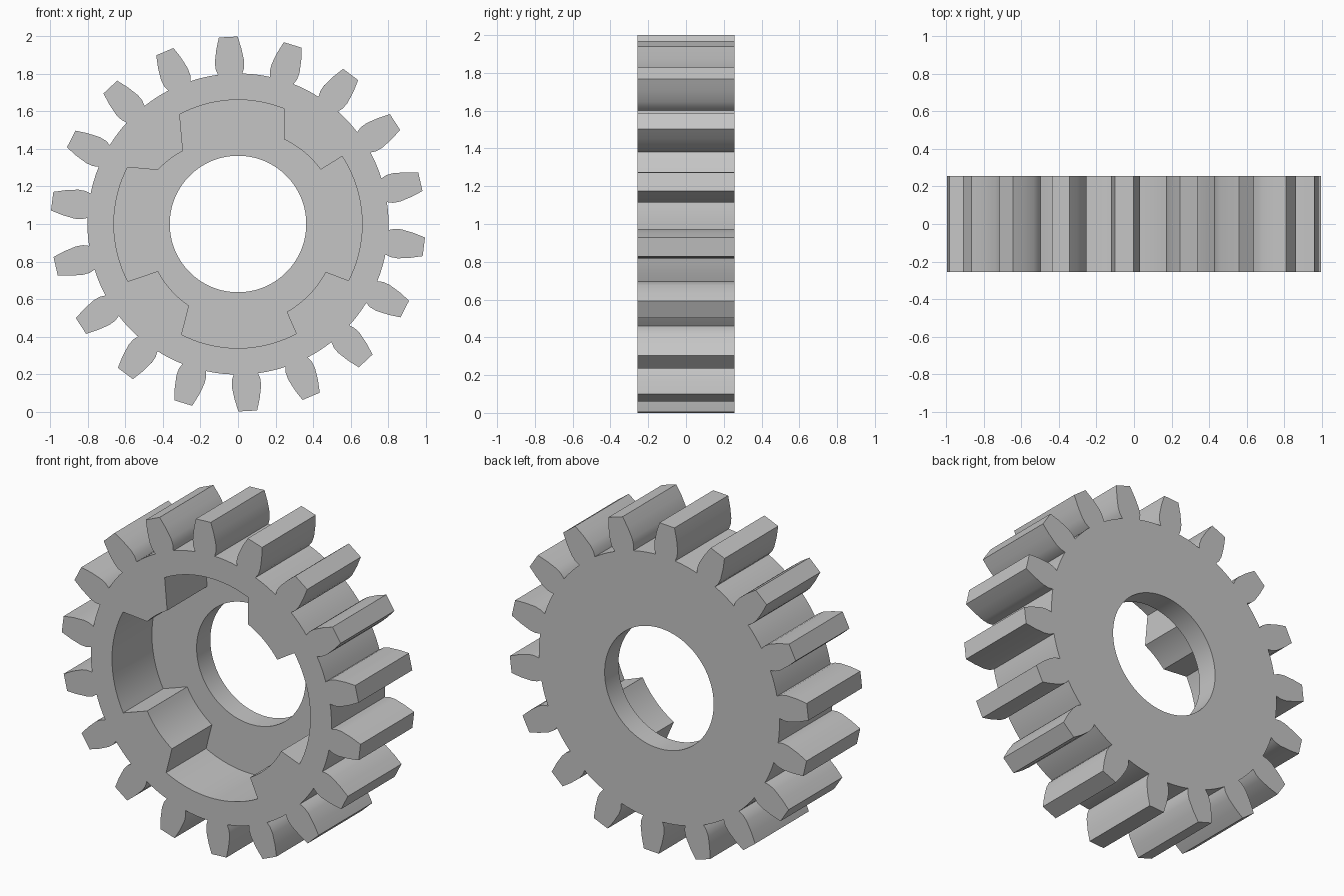
import bpy
import bmesh
from math import cos, sin, radians, ceil

cube = bpy.data.objects.get("Cube")
if cube:
    bpy.data.objects.remove(cube, do_unlink=True)

HALF = 0.256          # half thickness of the gear
FLOOR = 0.125         # front surface of the web behind the recess
TEETH = 18
ROOT = 0.803
BORE = 0.364
POCKET = 0.662

steel = bpy.data.materials.new("plain_grey")
steel.use_nodes = True
grey = (0.56, 0.56, 0.56, 1)
steel.diffuse_color = grey
steel.node_tree.nodes["Principled BSDF"].inputs["Base Color"].default_value = grey


def arc(r0, a0, r1, a1, step=3):
    """Points from one polar position to another, angles in degrees."""
    n = max(1, ceil(abs(a1 - a0) / step))
    pts = []
    for i in range(n + 1):
        t = i / n
        r, a = r0 + (r1 - r0) * t, radians(a0 + (a1 - a0) * t)
        pts.append((r * cos(a), r * sin(a)))
    return pts


def prism(name, outline, y0, y1):
    """Extrude a closed x-z outline along y."""
    bm = bmesh.new()
    face = bm.faces.new([bm.verts.new((x, y0, z + 1)) for x, z in outline])
    ext = bmesh.ops.extrude_face_region(bm, geom=[face])
    moved = [g for g in ext["geom"] if isinstance(g, bmesh.types.BMVert)]
    bmesh.ops.translate(bm, verts=moved, vec=(0, y1 - y0, 0))
    bmesh.ops.recalc_face_normals(bm, faces=bm.faces)
    mesh = bpy.data.meshes.new(name)
    bm.to_mesh(mesh)
    bm.free()
    mesh.materials.append(steel)
    obj = bpy.data.objects.new(name, mesh)
    bpy.context.collection.objects.link(obj)
    return obj


# Toothed outline: each tooth bulges slightly above its root
flank = [(0.80, 0.065), (0.83, 0.076), (0.868, 0.078), (0.935, 0.067), (0.9985, 0.05)]
tooth = [(r, -w) for r, w in flank] + [(r, w) for r, w in reversed(flank)]
pitch = 360 / TEETH
root_half = 4.65
outline = []
for i in range(TEETH):
    deg = 93 + i * pitch
    c, s = cos(radians(deg)), sin(radians(deg))
    outline += [(r * c - w * s, r * s + w * c) for r, w in tooth]
    outline += arc(ROOT, deg + root_half, ROOT, deg + pitch - root_half)[1:-1]
gear = prism("gear", outline, -HALF, HALF)

# Recess outline: four uneven lugs reach inward between the pockets
# (outer start angle, inner start radius and angle, inner end radius and angle, outer end angle)
lugs = [
    (33, 0.528, 33.3, 0.514, 61.5, 68.2),
    (118, 0.488, 127, 0.515, 146, 152.8),
    (207.5, 0.495, 210.5, 0.508, 239, 243),
    (298, 0.536, 299, 0.533, 331.4, 332.9),
]
recess_outline = []
for i, (a0, r0, b0, r1, b1, a1) in enumerate(lugs):
    following = lugs[(i + 1) % len(lugs)][0]
    if following < a1:
        following += 360
    recess_outline += arc(r0, b0, r1, b1)
    recess_outline += arc(POCKET, a1, POCKET, following)

cutters = [
    prism("recess_cutter", recess_outline, -HALF - 0.1, FLOOR),
    prism("bore_cutter", arc(BORE, 0, BORE, 360)[:-1], -HALF - 0.2, HALF + 0.2),
]

# Cut the recess and the bore
for cutter in cutters:
    cutter.hide_render = True
    mod = gear.modifiers.new(cutter.name, "BOOLEAN")
    mod.operation = "DIFFERENCE"
    mod.solver = "EXACT"
    mod.object = cutter
bpy.context.view_layer.update()
result = bpy.data.meshes.new_from_object(
    gear.evaluated_get(bpy.context.evaluated_depsgraph_get()))
gear.modifiers.clear()
gear.data = result
for cutter in cutters:
    bpy.data.objects.remove(cutter, do_unlink=True)

# Smooth curved walls, sharp corners
bpy.ops.object.select_all(action="DESELECT")
gear.select_set(True)
bpy.context.view_layer.objects.active = gear
bpy.ops.object.shade_smooth_by_angle(angle=radians(30))
